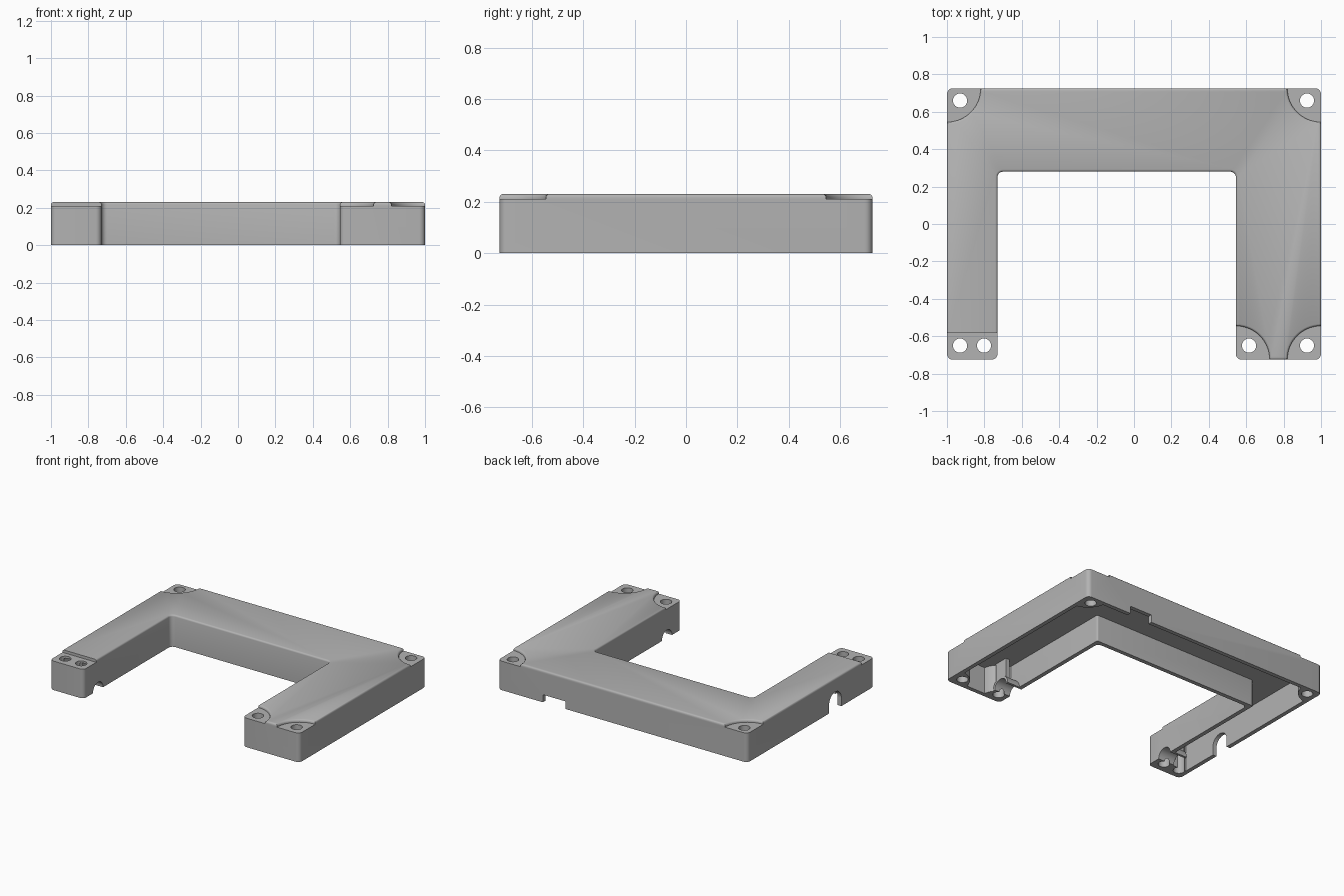
import bpy, bmesh, math
from mathutils import Matrix

if "Cube" in bpy.data.objects:
    bpy.data.objects.remove(bpy.data.objects["Cube"])

H = 0.23          # full height
STEP = 0.21       # height of the screw recess floors
WALL = 0.03

grey = bpy.data.materials.new("mid grey")
grey.diffuse_color = (0.45, 0.45, 0.45, 1)
grey.use_nodes = True
grey.node_tree.nodes["Principled BSDF"].inputs["Base Color"].default_value = grey.diffuse_color


def finish(bm, name):
    bmesh.ops.recalc_face_normals(bm, faces=bm.faces)
    mesh = bpy.data.meshes.new(name)
    bm.to_mesh(mesh)
    bm.free()
    ob = bpy.data.objects.new(name, mesh)
    bpy.context.collection.objects.link(ob)
    mesh.materials.append(grey)
    return ob


def prism(name, pts, z0, z1, corner=0.0, top_fillet=0.0):
    """Extruded outline with rounded corners and an optional rounded top rim."""
    bm = bmesh.new()
    bm.faces.new([bm.verts.new((x, y, z0)) for x, y in pts])
    if corner:
        bmesh.ops.bevel(bm, geom=bm.verts[:], offset=corner, segments=5,
                        profile=0.5, affect='VERTICES')
    res = bmesh.ops.extrude_face_region(bm, geom=bm.faces[:])
    top = [v for v in res['geom'] if isinstance(v, bmesh.types.BMVert)]
    bmesh.ops.translate(bm, verts=top, vec=(0, 0, z1 - z0))
    if top_fillet:
        rim = [e for e in bm.edges if all(v.co.z > z1 - 1e-5 for v in e.verts)]
        bmesh.ops.bevel(bm, geom=rim, offset=top_fillet, segments=3,
                        profile=0.5, affect='EDGES')
    return finish(bm, name)


def box(name, x0, x1, y0, y1, z0, z1):
    return prism(name, [(x0, y0), (x1, y0), (x1, y1), (x0, y1)], z0, z1)


def lathe(name, x, y, profile, n=64):
    """Closed stack of rings (radius, z) about a vertical axis."""
    bm = bmesh.new()
    rings = [[bm.verts.new((x + r * math.cos(i * math.tau / n),
                            y + r * math.sin(i * math.tau / n), z))
              for i in range(n)] for r, z in profile]
    for a, b in zip(rings, rings[1:]):
        for i in range(n):
            j = (i + 1) % n
            bm.faces.new((a[i], a[j], b[j], b[i]))
    bm.faces.new(rings[0])
    bm.faces.new(rings[-1])
    return finish(bm, name)


def rod_x(name, x0, x1, y, z, r):
    """Cylinder along x."""
    bm = bmesh.new()
    m = Matrix.Translation(((x0 + x1) / 2, y, z)) @ Matrix.Rotation(math.pi / 2, 4, 'Y')
    bmesh.ops.create_cone(bm, cap_ends=True, segments=40, radius1=r, radius2=r,
                          depth=abs(x1 - x0), matrix=m)
    return finish(bm, name)


def cut(target, tool):
    mod = target.modifiers.new("cut", 'BOOLEAN')
    mod.operation = 'DIFFERENCE'
    mod.solver = 'EXACT'
    mod.object = tool
    bpy.context.view_layer.objects.active = target
    bpy.ops.object.modifier_apply(modifier=mod.name)
    bpy.data.objects.remove(tool)


def outline(d):
    """U-shaped outline, inset by d."""
    f, b = -0.725 + d, 0.725 - d
    return [(-1 + d, f), (-0.73 - d, f), (-0.73 - d, 0.28 + d), (0.545 + d, 0.28 + d),
            (0.545 + d, f), (1 - d, f), (1 - d, b), (-1 + d, b)]


housing = prism("housing", outline(0), 0, H, corner=0.03, top_fillet=0.012)
cavity = prism("cavity", outline(WALL), -0.05, 0.195, corner=0.012)

# Screw corners: raised bosses kept inside, stepped recesses on top
for x, y in [(-1, 0.725), (1, 0.725), (0.545, -0.725), (1, -0.725)]:
    cut(cavity, lathe("boss", x, y, [(0.155, -0.2), (0.155, 0.3)]))
    cut(housing, lathe("recess", x, y, [(0.18, STEP), (0.18, 0.219), (0.184, 0.226),
                                        (0.192, H + 0.0005), (0.192, 0.3)]))
cut(cavity, box("boss", -1.1, -0.6, -0.9, -0.625, -0.2, 0.3))
cut(housing, box("recess", -1.1, -0.6, -0.9, -0.58, STEP, 0.3))

# Cable guides: half pipes with a rib up to the ceiling
PIPE_Y = -0.56
for wall, s in [(-0.73, -1), (0.545, 1)]:
    end = wall + s * 0.13
    cut(cavity, rod_x("guide", wall - s * 0.1, end, PIPE_Y, 0, 0.075))
    a, b = sorted((end - s * 0.035, end - s * 0.005))
    cut(cavity, box("rib", a, b, PIPE_Y - 0.05, PIPE_Y + 0.05, 0.02, 0.3))

cut(housing, cavity)

for wall, s in [(-0.73, -1), (0.545, 1)]:
    cut(housing, rod_x("groove", wall - s * 0.1, wall + s * 0.16, PIPE_Y, 0, 0.058))

# Through holes for screws
for x, y in [(-0.93, 0.66), (0.925, 0.66), (-0.93, -0.65), (-0.802, -0.65),
             (0.615, -0.65), (0.925, -0.65)]:
    cut(housing, lathe("screw_hole", x, y, [(0.038, -0.2), (0.038, 0.4)], 32))

# Rectangular notch in the back wall, arched notch in the left wall
cut(housing, box("back_notch", 0.46, 0.64, 0.66, 0.8, -0.1, 0.055))
cut(housing, box("side_notch", -1.1, -0.94, -0.35, -0.21, -0.1, 0.06))
cut(housing, rod_x("side_arch", -1.1, -0.94, -0.28, 0.06, 0.0701))

bpy.ops.object.select_all(action='DESELECT')
housing.select_set(True)
bpy.context.view_layer.objects.active = housing
bpy.ops.object.shade_smooth_by_angle(angle=math.radians(35))
